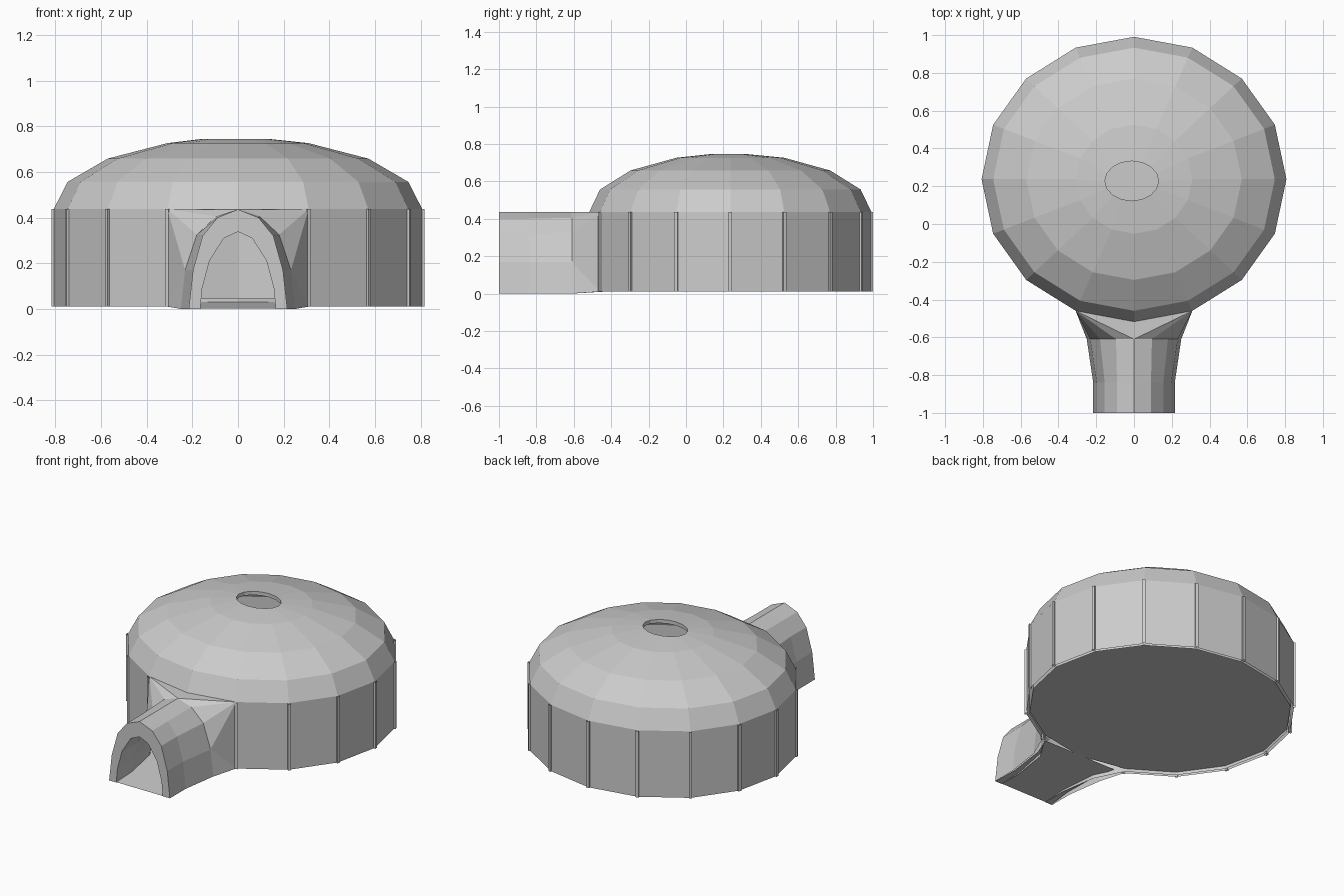
import bpy, bmesh
from math import sin, cos, pi, atan2
from mathutils import Matrix, Vector

if "Cube" in bpy.data.objects:
    bpy.data.objects.remove(bpy.data.objects["Cube"])

N = 16                        # sides of the hut
CY, RX, RY = 0.237, 0.807, 0.754


def finish(bm, name):
    bmesh.ops.remove_doubles(bm, verts=bm.verts, dist=0.0005)
    bmesh.ops.recalc_face_normals(bm, faces=bm.faces)
    me = bpy.data.meshes.new(name)
    bm.to_mesh(me)
    bm.free()
    ob = bpy.data.objects.new(name, me)
    bpy.context.collection.objects.link(ob)
    return ob


def ring_pt(k, rx, ry, z, cx=0.0, cy=CY):
    a = -pi / 2 + 2 * pi * k / N
    return Vector((cx + rx * cos(a), cy + ry * sin(a), z))


def add_face(bm, pts):
    return bm.faces.new([bm.verts.new(p) for p in pts])


def loft(bm, rings, closed=True, skip=()):
    for j in range(len(rings) - 1):
        a, b = rings[j], rings[j + 1]
        n = len(a)
        for i in range(n if closed else n - 1):
            if (j, i) not in skip:
                k = (i + 1) % n
                add_face(bm, (a[i], a[k], b[k], b[i]))


def dome_rings(s, z0, z1, h, ztop):
    # vertical wall, quarter-round roof, oval smoke hole
    spec = [(s, z0), (s, z1)]
    spec += [(s * cos(a * pi / 8), z1 + h * sin(a * pi / 8)) for a in (1, 2, 3)]
    rings = [[ring_pt(k, RX * r, RY * r, z) for k in range(N)] for r, z in spec]
    rings.append([ring_pt(k, 0.142, 0.105, ztop, -0.012, 0.228) for k in range(N)])
    return rings


def arch(half, y):
    right = [Vector((x, y, z)) for x, z in half]
    return right + [Vector((-p.x, y, p.z)) for p in reversed(right[:-1])]


def mouth(bm, half, y, rings):
    # triangles joining the arch to the two open front wall panels
    low, high, mid = rings[0][1], rings[1][1], rings[1][0]
    p = [Vector((x, y, z)) for x, z in half]
    tris = [(p[0], p[1], low), (p[1], high, low), (p[1], p[2], high),
            (p[2], p[3], high), (p[3], p[4], high), (p[4], mid, high)]
    for t in tris:
        add_face(bm, t)
        add_face(bm, [Vector((-v.x, v.y, v.z)) for v in reversed(t)])


# thin hollow hut and entrance tunnel
bm = bmesh.new()
outer = dome_rings(1.0, 0.01, 0.437, 0.313, 0.745)
inner = dome_rings(0.975, 0.01, 0.42, 0.31, 0.722)
front_gap = {(0, 0), (0, N - 1)}
loft(bm, outer, skip=front_gap)
loft(bm, inner, skip=front_gap)
loft(bm, [outer[-1], inner[-1]])

out_a = [(0.216, 0), (0.197, 0.17), (0.155, 0.32), (0.09, 0.4), (0, 0.436)]
out_b = [(0.25, 0), (0.232, 0.17), (0.18, 0.325), (0.095, 0.405), (0, 0.436)]
in_a = [(0.165, 0), (0.157, 0.09), (0.125, 0.21), (0.062, 0.31), (0, 0.338)]
in_b = [(0.2, 0), (0.19, 0.12), (0.15, 0.25), (0.075, 0.345), (0, 0.38)]
outs = [arch(out_a, -1), arch(out_a, -0.84), arch(out_b, -0.61)]
ins = [arch(in_a, -1), arch(in_a, -0.84), arch(in_b, -0.61)]
loft(bm, outs, closed=False)
loft(bm, ins, closed=False)
loft(bm, [outs[0], ins[0]], closed=False)
mouth(bm, out_b, -0.61, outer)
mouth(bm, in_b, -0.61, inner)
finish(bm, "hut_shell")

# sloping tunnel floor strip
bm = bmesh.new()
path = [(0.212, -1, 0.002), (0.2, -0.84, 0.01), (0.22, -0.61, 0.022), (0.26, -0.49, 0.03)]
loft(bm, [[Vector((x, y, z)), Vector((-x, y, z))] for x, y, z in path], closed=False)
finish(bm, "tunnel_floor")

# raised hut floor
bm = bmesh.new()
lo, hi = [[ring_pt(k, RX * 0.975, RY * 0.975, z) for k in range(N)] for z in (0.03, 0.045)]
loft(bm, [lo, hi])
add_face(bm, lo)
add_face(bm, hi)
finish(bm, "hut_floor")

# thin open-ended upright battens on the wall corners
bm = bmesh.new()
for k in range(1, N):
    p = ring_pt(k, RX, RY, 0.2235)
    a = atan2(p.y - CY, p.x)
    m = Matrix.Translation(p) @ Matrix.Rotation(a, 4, 'Z') @ Matrix.Diagonal((0.009, 0.009, 0.2135, 1))
    square = ((1, 1), (-1, 1), (-1, -1), (1, -1))
    loft(bm, [[m @ Vector((x, y, z)) for x, y in square] for z in (-1, 1)])
finish(bm, "wall_battens")
